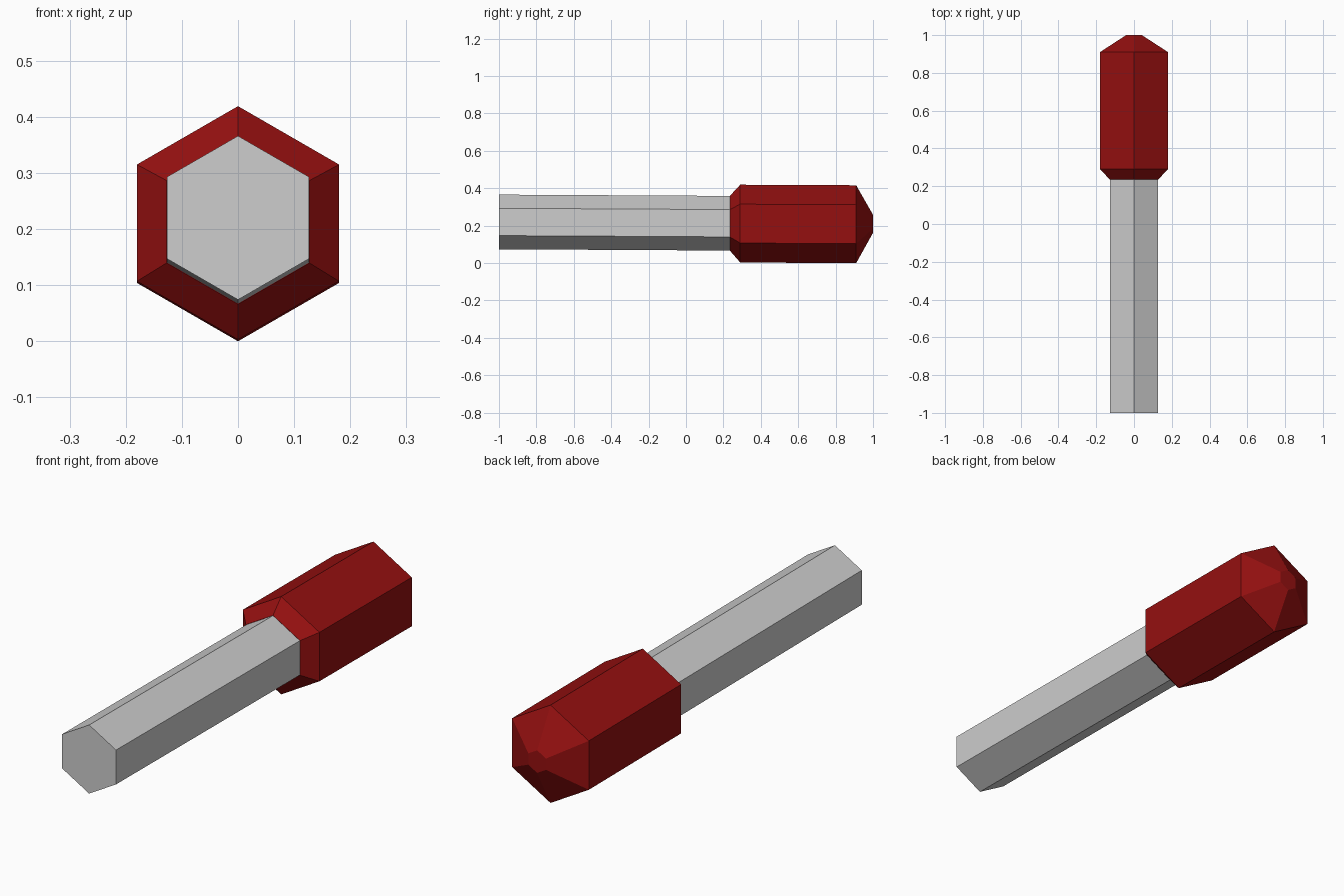
import bpy, bmesh, math

if "Cube" in bpy.data.objects:
    bpy.data.objects.remove(bpy.data.objects["Cube"])


def material(name, colour):
    m = bpy.data.materials.new(name)
    m.diffuse_color = (*colour, 1)
    m.use_nodes = True
    m.node_tree.nodes["Principled BSDF"].inputs["Base Color"].default_value = m.diffuse_color
    return m


def hex_loft(name, sections, mat):
    """Loft hexagons along y; each section is (y, centre z, corner radius)."""
    bm = bmesh.new()
    rings = []
    for y, z, r in sections:
        ring = []
        for i in range(6):
            a = math.radians(90 + 60 * i)
            ring.append(bm.verts.new((r * math.cos(a), y, z + r * math.sin(a))))
        rings.append(ring)
    for a, b in zip(rings, rings[1:]):
        for i in range(6):
            j = (i + 1) % 6
            bm.faces.new((a[i], a[j], b[j], b[i]))
    bm.faces.new(rings[0])
    bm.faces.new(rings[-1])
    bmesh.ops.recalc_face_normals(bm, faces=bm.faces)
    me = bpy.data.meshes.new(name)
    bm.to_mesh(me)
    bm.free()
    me.materials.append(mat)
    ob = bpy.data.objects.new(name, me)
    bpy.context.collection.objects.link(ob)
    return ob


grey = material("light grey", (0.61, 0.61, 0.61))
red = material("dark red", (0.30, 0.005, 0.005))

# Six-sided stick, sinking very slightly towards the head
hex_loft("stick", [(-1.0, 0.220, 0.146), (0.245, 0.213, 0.146)], grey)

# Head with a bevelled collar and a blunt pointed end
hex_loft("head", [(0.235, 0.213, 0.147), (0.29, 0.211, 0.208),
                  (0.91, 0.208, 0.208), (1.0, 0.210, 0.048)], red)
